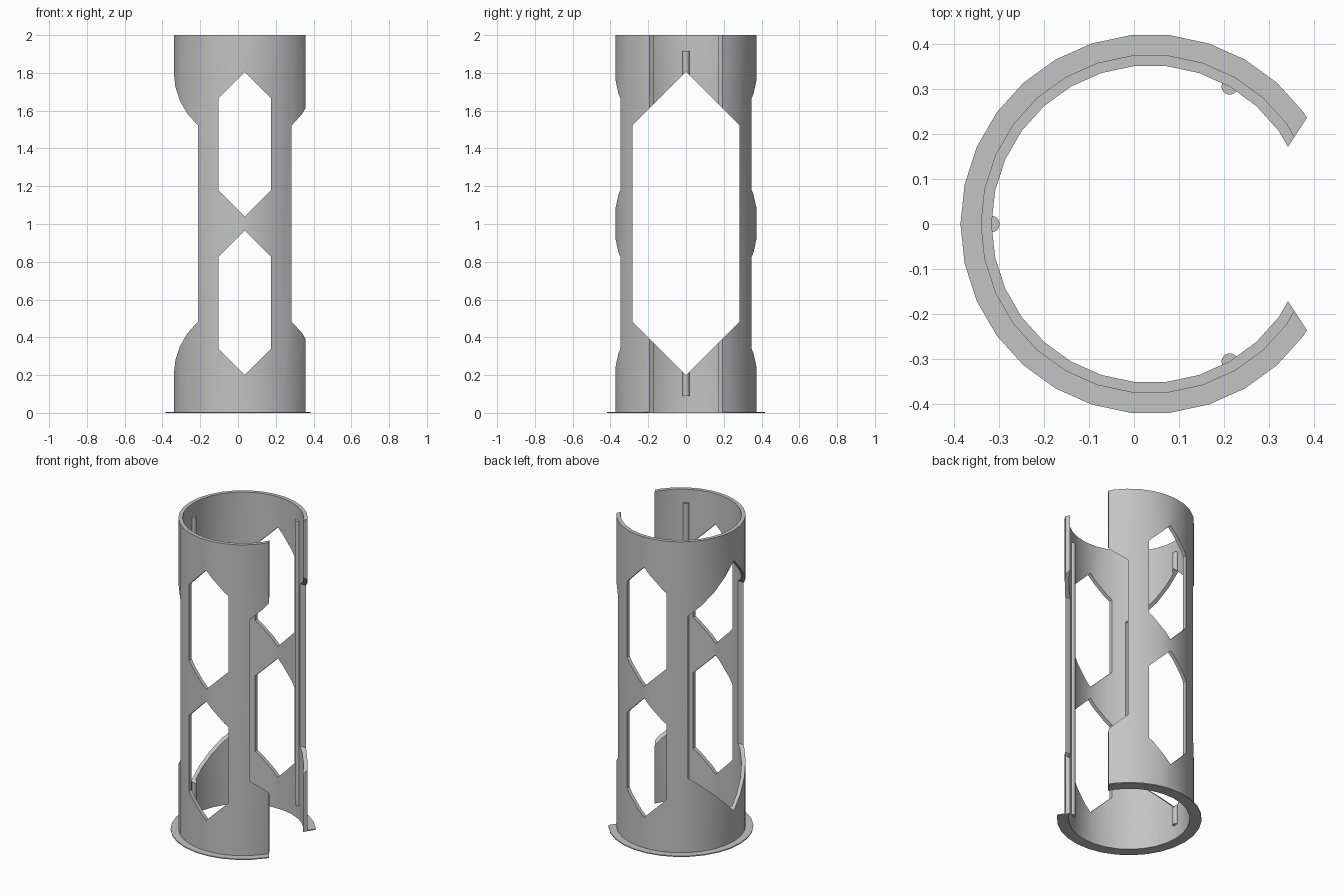
import bpy, bmesh, math

if "Cube" in bpy.data.objects:
    bpy.data.objects.remove(bpy.data.objects["Cube"], do_unlink=True)

CX = 0.036            # tube axis, offset because of the open side
SIDES = 30
R_IN, R_OUT, R_FLANGE = 0.352, 0.376, 0.421

grey = bpy.data.materials.new("grey")
grey.use_nodes = True
grey.diffuse_color = (0.55, 0.55, 0.55, 1)
grey.node_tree.nodes["Principled BSDF"].inputs["Base Color"].default_value = (0.55, 0.55, 0.55, 1)


def finish(name, bm):
    bmesh.ops.recalc_face_normals(bm, faces=bm.faces)
    mesh = bpy.data.meshes.new(name)
    bm.to_mesh(mesh)
    bm.free()
    mesh.materials.append(grey)
    obj = bpy.data.objects.new(name, mesh)
    bpy.context.collection.objects.link(obj)
    return obj


def ring(name, r_in, r_out, z0, z1):
    """Closed ring with a rectangular section."""
    bm = bmesh.new()
    section = [(r_in, z0), (r_out, z0), (r_out, z1), (r_in, z1)]
    loops = []
    for i in range(SIDES):
        a = math.tau * i / SIDES
        loops.append([bm.verts.new((CX + r * math.cos(a), r * math.sin(a), z)) for r, z in section])
    for i in range(SIDES):
        a, b = loops[i], loops[(i + 1) % SIDES]
        for k in range(4):
            n = (k + 1) % 4
            bm.faces.new((a[k], b[k], b[n], a[n]))
    return finish(name, bm)


def prism(name, start, offset):
    """Solid made by sweeping a flat outline along an offset."""
    bm = bmesh.new()
    face = bm.faces.new([bm.verts.new(p) for p in start])
    result = bmesh.ops.extrude_face_region(bm, geom=[face], use_keep_orig=True)
    moved = [g for g in result["geom"] if isinstance(g, bmesh.types.BMVert)]
    bmesh.ops.translate(bm, vec=offset, verts=moved)
    return finish(name, bm)


def hexagon(half, z0, z1):
    """Upright window outline with 45 degree points."""
    return [(0, z0), (half, z0 + half), (half, z1 - half),
            (0, z1), (-half, z1 - half), (-half, z0 + half)]


def cut(obj, cutters):
    bpy.context.view_layer.objects.active = obj
    for cutter in cutters:
        mod = obj.modifiers.new("cut", "BOOLEAN")
        mod.operation = "DIFFERENCE"
        mod.solver = "EXACT"
        mod.object = cutter
        bpy.ops.object.modifier_apply(modifier=mod.name)


# Cutters: small windows front to back, large window side to side, open wedge
small = [prism("window_cutter", [(CX + u, -1, z) for u, z in hexagon(0.14, z0, z0 + 0.765)], (0, 2, 0))
         for z0 in (0.2, 1.04)]
large = prism("side_window_cutter", [(-1, u, z) for u, z in hexagon(0.282, 0.2, 1.805)], (2, 0, 0))
wedge = prism("slot_cutter", [(0.23, 0, -1), (0.53, 0.46, -1), (0.53, -0.46, -1)], (0, 0, 4))
cutters = small + [large, wedge]

# Tube wall and thin base flange
tube = ring("tube", R_IN, R_OUT, 0, 2)
cut(tube, cutters)
flange = ring("base_flange", R_OUT, R_FLANGE, 0, 0.006)
cut(flange, [wedge])

# Slim guide ribs on the inner wall
parts = [tube, flange]
for name, degrees in (("side_rib", 180), ("back_rib", 60), ("front_rib", -60)):
    a = math.radians(degrees)
    bpy.ops.mesh.primitive_cylinder_add(
        vertices=16, radius=0.018, depth=1.825,
        location=(CX + R_IN * math.cos(a), R_IN * math.sin(a), 1.0025))
    rib = bpy.context.object
    rib.name = name
    rib.data.materials.append(grey)
    parts.append(rib)
    if degrees == 180:
        cut(rib, [large])

for cutter in cutters:
    bpy.data.objects.remove(cutter, do_unlink=True)

# Smooth the round walls, keep the cut edges sharp
bpy.ops.object.select_all(action="DESELECT")
for obj in parts:
    obj.select_set(True)
bpy.context.view_layer.objects.active = tube
bpy.ops.object.shade_smooth_by_angle(angle=math.radians(30))
